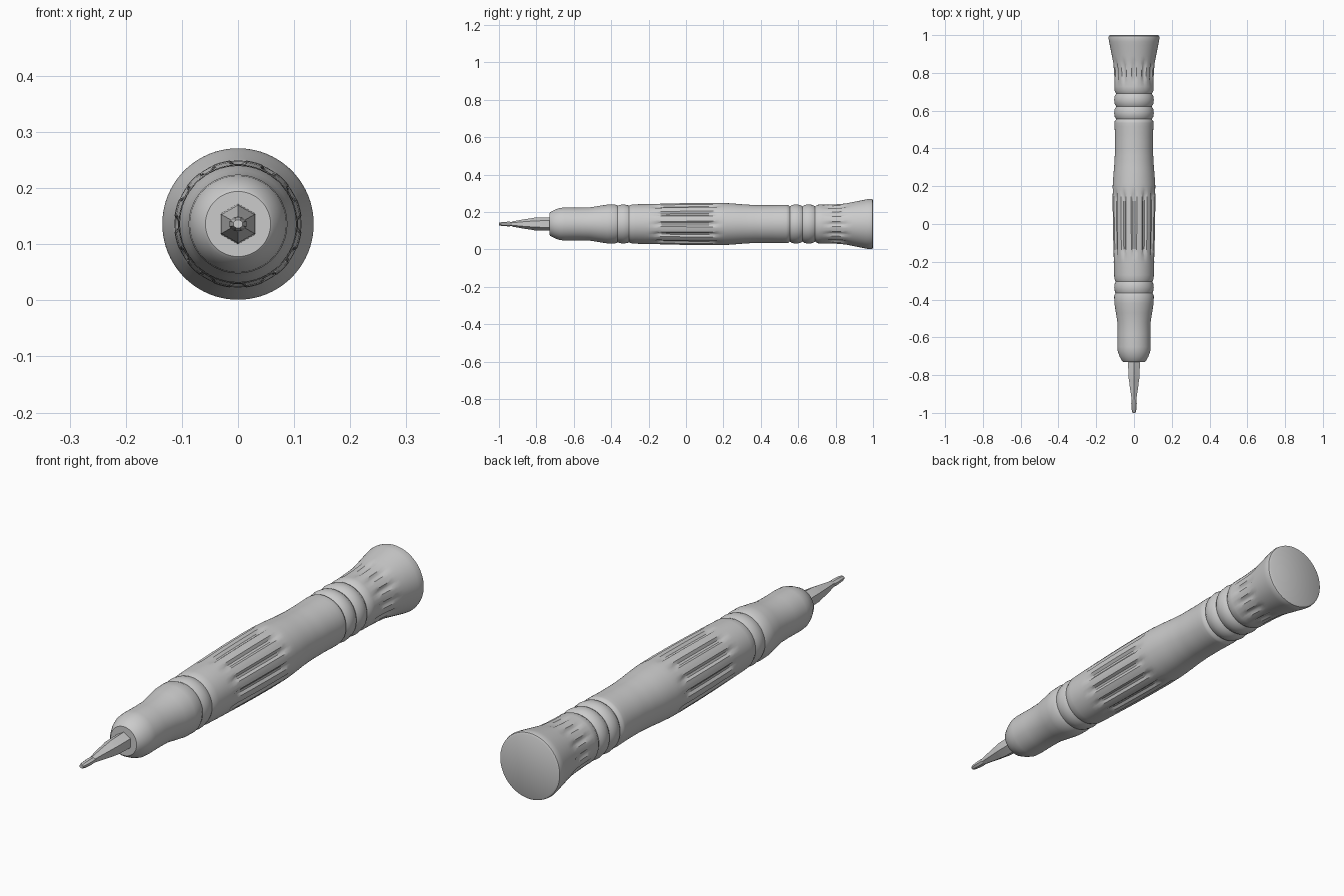
import bpy, bmesh, math

if "Cube" in bpy.data.objects:
    bpy.data.objects.remove(bpy.data.objects["Cube"])

CZ = 0.136  # height of the long axis


def smooth(t):
    t = max(0.0, min(1.0, t))
    return t * t * (3 - 2 * t)


def flute(y, a, y0, y1, count, depth):
    """Depth of lengthwise grooves that fade out at both ends."""
    fade = min(smooth((y - y0) / 0.05), smooth((y1 - y) / 0.05))
    return depth * fade * max(0.0, math.cos(count * a)) ** 1.5


def lathe(name, profile, sides, flutes=None, front=False, back=False, flat=1.0, angle=35):
    """Turn a (y, radius) profile about the long axis, with optional flutes."""
    pts = [profile[0]]
    for (y0, r0), (y1, r1) in zip(profile, profile[1:]):
        n = max(1, math.ceil((y1 - y0) / 0.025)) if flutes else 1
        pts += [(y0 + (y1 - y0) * k / n, r0 + (r1 - r0) * k / n) for k in range(1, n + 1)]
    bm = bmesh.new()
    rings = []
    for y, r in pts:
        ring = []
        for j in range(sides):
            a = 2 * math.pi * (j + 0.5) / sides
            rr = r - (flute(y, a, *flutes) if flutes else 0)
            ring.append(bm.verts.new((rr * math.cos(a), y, CZ + rr * math.sin(a) * flat)))
        rings.append(ring)
    for p, q in zip(rings, rings[1:]):
        for j in range(sides):
            k = (j + 1) % sides
            bm.faces.new((p[j], q[j], q[k], p[k]))
    if front:
        bm.faces.new(rings[0])
    if back:
        bm.faces.new(rings[-1][::-1])
    me = bpy.data.meshes.new(name)
    bm.to_mesh(me)
    bm.free()
    ob = bpy.data.objects.new(name, me)
    bpy.context.collection.objects.link(ob)
    bpy.ops.object.select_all(action='DESELECT')
    ob.select_set(True)
    bpy.context.view_layer.objects.active = ob
    bpy.ops.object.shade_smooth_by_angle(angle=math.radians(angle))
    return ob


def rings_between(grooves, r_ring, r_groove):
    """Rounded raised rings separated by narrow grooves."""
    out = []
    for g0, g1 in zip(grooves, grooves[1:]):
        w = g1 - g0
        out += [(g0, r_groove), (g0 + 0.18 * w, r_ring - 0.003), (g0 + 0.5 * w, r_ring),
                (g0 + 0.82 * w, r_ring - 0.003)]
    return out + [(grooves[-1], r_groove)]


SIDES = 72

# Flared swivel cap at the back
lathe("swivel_cap",
      [(0.69, 0.094), (0.705, 0.103), (0.75, 0.104), (0.80, 0.106), (0.85, 0.110),
       (0.89, 0.117), (0.93, 0.125), (0.965, 0.132), (0.985, 0.135), (0.996, 0.133), (1.0, 0.126)],
      SIDES, flutes=(0.73, 0.88, 12, 0.009), back=True)

# Ringed neck in front of the cap
lathe("neck_rings", rings_between([0.555, 0.622, 0.69], 0.105, 0.094), SIDES)

# Long swelling grip with finger flutes
lathe("grip",
      [(-0.305, 0.098), (-0.29, 0.104), (-0.25, 0.106), (-0.18, 0.108), (-0.08, 0.111),
       (0.02, 0.113), (0.12, 0.114), (0.20, 0.113), (0.26, 0.109), (0.32, 0.104),
       (0.38, 0.101), (0.46, 0.101), (0.535, 0.103), (0.545, 0.102), (0.555, 0.094)],
      SIDES, flutes=(-0.19, 0.19, 12, 0.011))

# Ring between grip and nose
lathe("front_ring", rings_between([-0.365, -0.305], 0.105, 0.098), SIDES)

# Rounded nose that holds the bit
lathe("nose",
      [(-0.73, 0.058), (-0.725, 0.064), (-0.70, 0.077), (-0.675, 0.086), (-0.65, 0.088),
       (-0.58, 0.087), (-0.52, 0.088), (-0.47, 0.096), (-0.42, 0.104), (-0.38, 0.105),
       (-0.365, 0.098)],
      SIDES, front=True)

# Hexagonal bit shank
lathe("bit_shank",
      [(-0.93, 0.014), (-0.90, 0.019), (-0.86, 0.026), (-0.83, 0.030), (-0.81, 0.034), (-0.73, 0.036)],
      6, front=True)

# Slim driver tip
lathe("bit_tip",
      [(-1.0, 0.009), (-0.985, 0.013), (-0.95, 0.016), (-0.92, 0.014)],
      8, front=True, flat=0.85)
